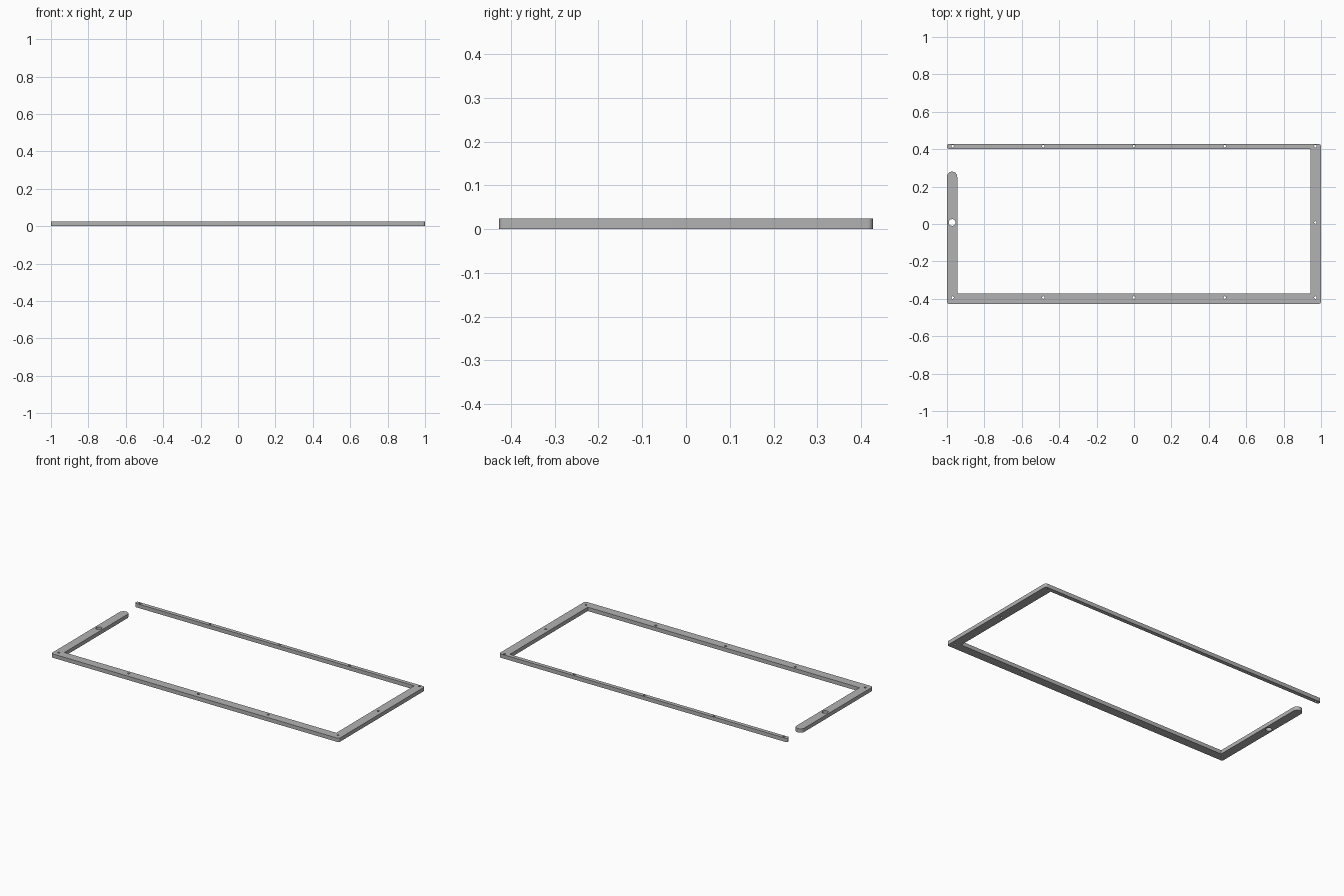
import bpy, bmesh
from math import sin, cos, pi
from mathutils import Vector

cube = bpy.data.objects.get("Cube")
if cube:
    bpy.data.objects.remove(cube, do_unlink=True)

HEIGHT = 0.024
Y = 0.427          # half depth
CORNER = 0.012     # outer corner radius
ARM = 0.055        # width of the wide bars


def filleted(corners, steps=8):
    """Closed outline from (x, y, radius) right-angle corners."""
    pts = []
    for i, (x, y, r) in enumerate(corners):
        p = Vector((x, y))
        if r == 0:
            pts.append(p)
            continue
        a = (Vector(corners[i - 1][:2]) - p).normalized()
        b = (Vector(corners[(i + 1) % len(corners)][:2]) - p).normalized()
        centre = p + r * (a + b)
        for k in range(steps + 1):
            t = k / steps * pi / 2
            pts.append(centre - r * (b * cos(t) + a * sin(t)))
    return pts


def circle(x, y, r, n):
    return [Vector((x + r * cos(2 * pi * k / n), y + r * sin(2 * pi * k / n)))
            for k in range(n)]


# Outline: narrow back bar, right bar, front bar, round-ended short arm
outline = filleted([
    (-1, -Y, CORNER), (1, -Y, CORNER), (1, Y, CORNER),
    (-1, Y, 0.01), (-1, 0.402, 0.01),
    (0.943, 0.402, 0), (0.943, ARM - Y, 0), (ARM - 1, ARM - Y, 0),
    (ARM - 1, 0.28, ARM / 2), (-1, 0.28, ARM / 2)])

# Screw holes along both long bars and the right bar, large hole in the arm
holes = [circle(x * 0.485, y, 0.007, 16)
         for x in range(-2, 3) for y in (0.416, -0.393)]
holes.append(circle(0.97, 0.008, 0.007, 16))
holes.append(circle(-0.9725, 0.008, 0.018, 32))

# Filled flat profile with holes, extruded to thickness
curve = bpy.data.curves.new("frame_profile", "CURVE")
curve.dimensions = "2D"
curve.fill_mode = "BOTH"
curve.extrude = HEIGHT / 2
for loop in [outline] + holes:
    spline = curve.splines.new("POLY")
    spline.points.add(len(loop) - 1)
    for point, p in zip(spline.points, loop):
        point.co = (p.x, p.y, 0, 1)
    spline.use_cyclic_u = True
profile = bpy.data.objects.new("frame_profile", curve)
bpy.context.collection.objects.link(profile)
bpy.context.view_layer.update()

# Bake to a clean mesh standing on the floor
mesh = bpy.data.meshes.new_from_object(
    profile.evaluated_get(bpy.context.evaluated_depsgraph_get()))
bpy.data.objects.remove(profile, do_unlink=True)
bm = bmesh.new()
bm.from_mesh(mesh)
bmesh.ops.remove_doubles(bm, verts=bm.verts, dist=0.0001)
bmesh.ops.translate(bm, verts=bm.verts, vec=(0, 0, HEIGHT / 2))
bmesh.ops.recalc_face_normals(bm, faces=bm.faces)
bm.to_mesh(mesh)
bm.free()
frame = bpy.data.objects.new("frame", mesh)
bpy.context.collection.objects.link(frame)

# Plain grey material
grey = bpy.data.materials.new("grey")
grey.use_nodes = True
grey.diffuse_color = (0.45, 0.45, 0.45, 1)
grey.node_tree.nodes["Principled BSDF"].inputs["Base Color"].default_value = grey.diffuse_color
mesh.materials.clear()
mesh.materials.append(grey)

bpy.ops.object.select_all(action="DESELECT")
frame.select_set(True)
bpy.context.view_layer.objects.active = frame
bpy.ops.object.shade_smooth_by_angle(angle=pi / 6)
